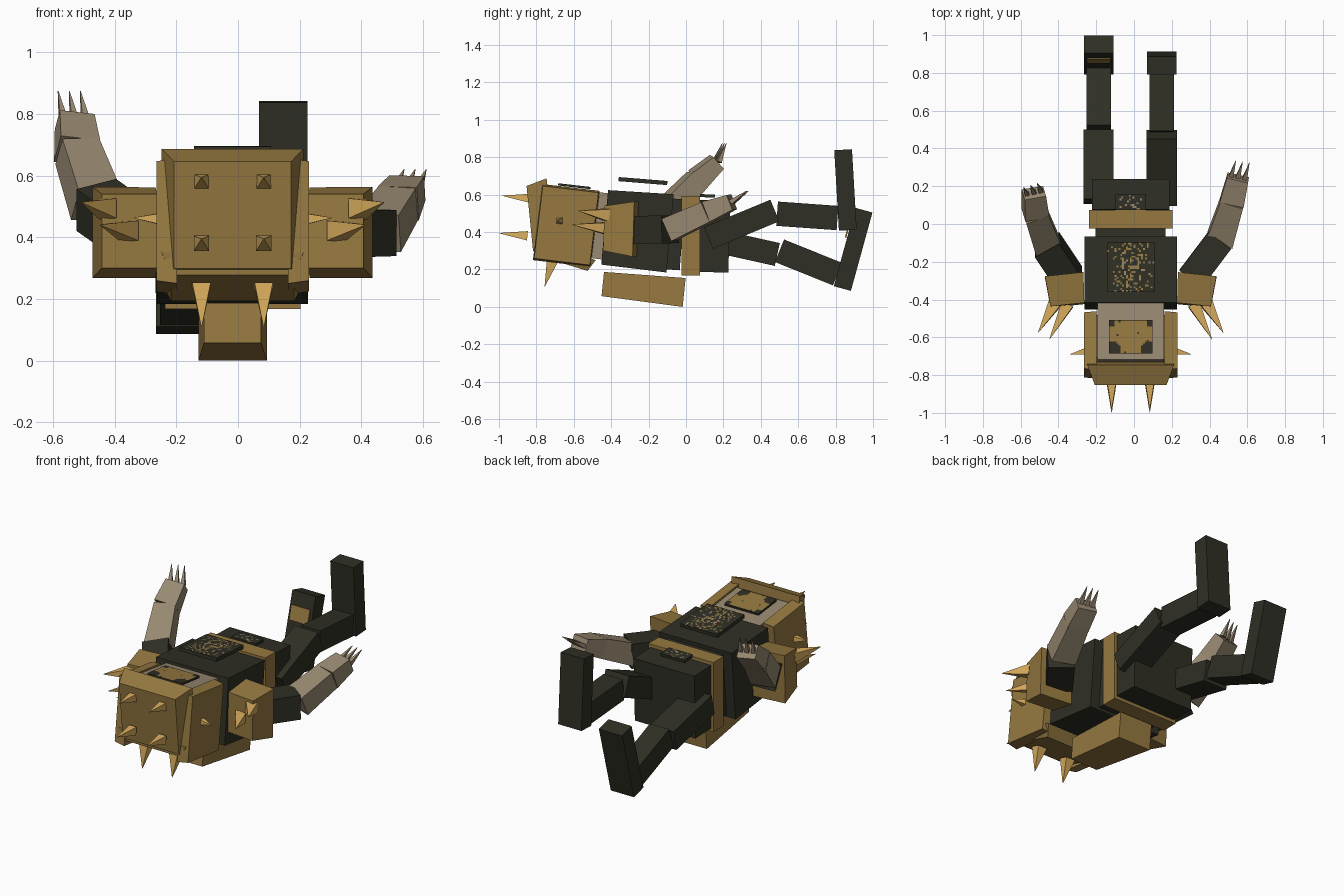
import bpy, bmesh, random
from mathutils import Vector

if "Cube" in bpy.data.objects:
    bpy.data.objects.remove(bpy.data.objects["Cube"])

random.seed(4)
CX = -0.0175  # body symmetry plane


def material(name, rgb):
    m = bpy.data.materials.new(name)
    lin = [(c / 255 / 12.92) if c < 10 else ((c / 255 + 0.055) / 1.055) ** 2.4 for c in rgb]
    m.diffuse_color = (*lin, 1)
    m.use_nodes = True
    m.node_tree.nodes["Principled BSDF"].inputs["Base Color"].default_value = m.diffuse_color
    return m


TAN = material("tan armour", (150, 121, 64))
DARK = material("dark fur", (47, 47, 37))
GOLD = material("gold spike", (218, 174, 94))
BEIGE = material("beige skin", (152, 137, 113))


def finish(name, bm, mats):
    bmesh.ops.recalc_face_normals(bm, faces=bm.faces)
    me = bpy.data.meshes.new(name)
    bm.to_mesh(me)
    bm.free()
    for m in mats:
        me.materials.append(m)
    ob = bpy.data.objects.new(name, me)
    bpy.context.collection.objects.link(ob)
    return ob


def beam(name, mat, p, q, size_a, size_b=None, side=(1, 0, 0)):
    """Tapered box from p to q; sizes are (along side, across side)."""
    p, q, side = Vector(p), Vector(q), Vector(side)
    size_b = size_b or size_a
    d = (q - p).normalized()
    u = (side - d * side.dot(d)).normalized()
    v = d.cross(u)
    bm = bmesh.new()
    rings = []
    for c, (w, h) in ((p, size_a), (q, size_b)):
        rings.append([bm.verts.new(c + u * w / 2 * a + v * h / 2 * b)
                      for a, b in ((-1, -1), (1, -1), (1, 1), (-1, 1))])
    bm.faces.new(rings[0])
    bm.faces.new(rings[1])
    for i in range(4):
        j = (i + 1) % 4
        bm.faces.new((rings[0][i], rings[0][j], rings[1][j], rings[1][i]))
    return finish(name, bm, [mat])


def spike(name, mat, p, q, w, side=(1, 0, 0)):
    return beam(name, mat, p, q, (w, w), (0.002, 0.002), side)


def mx(s, x, y, z):
    """Point offset sideways from the symmetry plane."""
    return (CX + s * x, y, z)


def patch(name, centre, size, slope, nx, ny, rule):
    """Thin painted sheet of square cells, coloured by a rule on (u, v)."""
    bm = bmesh.new()
    bmesh.ops.create_grid(bm, x_segments=nx, y_segments=ny, size=0.5)
    for f in bm.faces:
        c = f.calc_center_median()
        f.material_index = rule(c.x * 2, c.y * 2)
    for v in bm.verts:
        y = v.co.y * size[1]
        v.co = Vector(centre) + Vector((v.co.x * size[0], y, slope * y))
    return finish(name, bm, [DARK, TAN, BEIGE])


# Head: skin block inside an open-topped armour shell
beam("head", BEIGE, (CX, -0.43, 0.43), (CX, -0.74, 0.468), (0.35, 0.355))
beam("crown_armour", TAN, (CX, -0.725, 0.483), (CX, -0.835, 0.472), (0.46, 0.41), (0.38, 0.35))
beam("back_head_armour", TAN, (CX, -0.645, 0.30), (CX, -0.665, 0.235), (0.46, 0.34), (0.40, 0.29))
for s in (-1, 1):
    beam("side_head_armour", TAN, mx(s, 0.18, -0.64, 0.435), mx(s, 0.2475, -0.64, 0.435),
         (0.31, 0.41), (0.30, 0.39), side=(0, 1, -0.12))
    spike("side_head_spike", GOLD, mx(s, 0.24, -0.675, 0.46), mx(s, 0.32, -0.69, 0.463), 0.035, (0, 1, 0))
    for z, tip in ((0.58, -0.98), (0.38, -0.998)):
        spike("crown_spike", GOLD, mx(s, 0.101, tip + 0.15, z), mx(s, 0.101, tip, z + 0.014), 0.05)
    spike("back_head_spike", GOLD, mx(s, 0.101, -0.715, 0.245), mx(s, 0.101, -0.755, 0.11), 0.06)

# Torso, belt and back shell
beam("chest", DARK, (CX, -0.435, 0.425), (CX, -0.085, 0.393), (0.49, 0.40), (0.49, 0.42))
beam("waist", DARK, (CX, -0.09, 0.39), (CX, -0.02, 0.385), (0.37, 0.38))
beam("belt", TAN, (CX, -0.025, 0.38), (CX, 0.075, 0.38), (0.44, 0.425))
beam("pelvis", DARK, (CX, 0.07, 0.38), (CX, 0.232, 0.375), (0.41, 0.385))
beam("back_shell", TAN, (CX, -0.445, 0.122), (CX, -0.01, 0.077), (0.185, 0.13), (0.222, 0.155))

# Floating plates with mottled patterns
beam("chest_plate", DARK, (CX, -0.36, 0.683), (CX, -0.1, 0.662), (0.25, 0.022))
patch("chest_pattern", (CX, -0.229, 0.685), (0.25, 0.262), -0.08, 25, 26,
      lambda u, v: (random.choice((1, 1, 2)) if random.random() < 0.33 - 0.3 * abs(u) else 0))
beam("pelvis_plate", DARK, (CX, 0.075, 0.595), (CX, 0.155, 0.592), (0.16, 0.016))
patch("pelvis_pattern", (CX, 0.115, 0.604), (0.16, 0.08), -0.04, 16, 8,
      lambda u, v: random.choice((1, 2, 2)) if abs(u) < 0.8 and random.random() < 0.3 else 0)
beam("face_plate", DARK, (CX, -0.685, 0.655), (CX, -0.51, 0.635), (0.23, 0.012))
patch("face_pattern", (CX, -0.598, 0.653), (0.23, 0.172), -0.11, 23, 17,
      lambda u, v: 0 if (abs(u) > 0.45 and v < -0.25 and abs(u) - v > 1.0)
      or (abs(u) > 0.7 and v > 0.6) or random.random() < 0.03 else 1)

# Shoulder armour and its spikes
for s in (-1, 1):
    beam("shoulder_armour", TAN, mx(s, 0.352, -0.27, 0.415), mx(s, 0.335, -0.43, 0.42),
         (0.205, 0.295), (0.18, 0.24))
    spike("upper_shoulder_spike", GOLD, mx(s, 0.405, -0.425, 0.492), mx(s, 0.49, -0.575, 0.513), 0.065)
    spike("lower_shoulder_spike", GOLD, mx(s, 0.335, -0.425, 0.42), mx(s, 0.43, -0.61, 0.44), 0.065)

# Arms: shoulder, elbow, wrist, hand end, claw direction
ARMS = {
    "left": ((-0.34, -0.29, 0.42), (-0.46, -0.11, 0.505), (-0.522, 0.06, 0.68),
             (-0.53, 0.165, 0.775), (-0.018, 0.04, 0.10)),
    "right": ((0.30, -0.29, 0.41), (0.455, -0.085, 0.415), (0.52, 0.12, 0.51),
              (0.55, 0.245, 0.56), (0.025, 0.085, 0.06)),
}
for n, (sh, el, wr, hand, claw) in ARMS.items():
    across = Vector((1, -0.15, 0))
    if n == "left":
        across = Vector((1, 0.3, 0))
    beam(n + "_upper_arm", DARK, sh, el, (0.15, 0.15), (0.15, 0.15))
    beam(n + "_forearm", BEIGE, el, wr, (0.145, 0.13), (0.125, 0.115), across)
    beam(n + "_hand", BEIGE, wr, hand, (0.13, 0.115), (0.115, 0.085), across)
    for k in (-1, 0, 1):
        base = Vector(hand) + across * 0.036 * k
        spike(n + "_claw", BEIGE, base, base + Vector(claw), 0.026, across)

# Legs in side profile: thigh, shin, foot
LEGS = {
    "left": (-0.1875, ((0.12, 0.362), (0.488, 0.28)), ((0.50, 0.30), (0.81, 0.175)),
             ((0.836, 0.098), (0.951, 0.517))),
    "right": (0.147, ((0.12, 0.368), (0.475, 0.515)), ((0.487, 0.498), (0.81, 0.475)),
              ((0.84, 0.84), (0.865, 0.41))),
}
for n, (x, *parts) in LEGS.items():
    for part, (a, b), size in zip(("thigh", "shin", "foot"), parts,
                                  ((0.16, 0.125), (0.13, 0.13), (0.157, 0.095))):
        beam(f"{n}_{part}", DARK, (x, *a), (x, *b), size)

# Painted patch on the upper side of the lower foot
beam("foot_patch", TAN, (-0.1875, 0.853, 0.37), (-0.1875, 0.876, 0.455), (0.125, 0.008))
